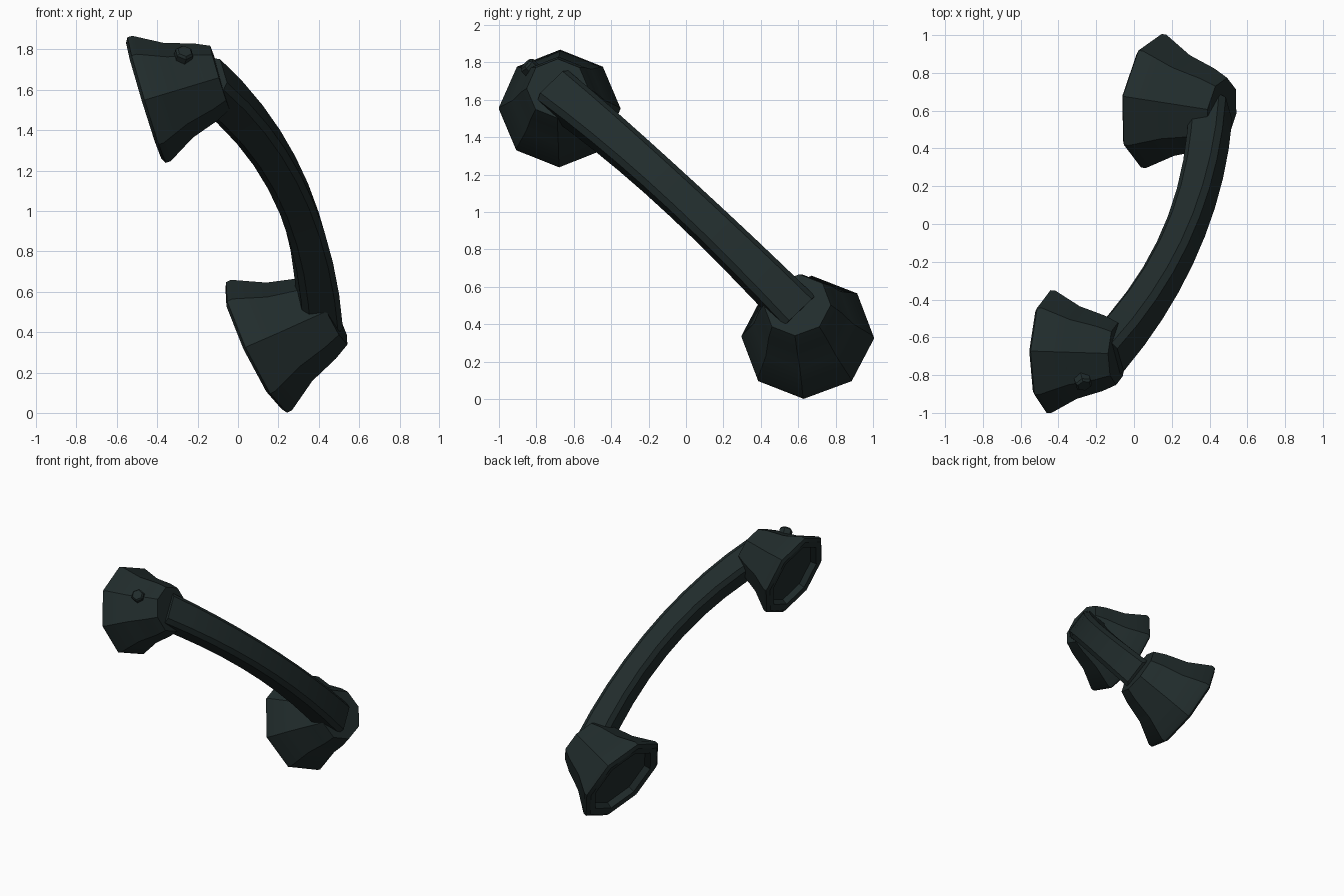
import bpy, bmesh
from math import sin, cos, pi
from mathutils import Vector

cube = bpy.data.objects.get("Cube")
if cube:
    bpy.data.objects.remove(cube)

mat = bpy.data.materials.new("dark green black")
mat.use_nodes = True
COLOR = (0.015, 0.025, 0.025, 1)
mat.diffuse_color = COLOR
mat.node_tree.nodes["Principled BSDF"].inputs["Base Color"].default_value = COLOR


def skin(name, rings):
    """Join rings of points with quads and close both ends."""
    bm = bmesh.new()
    loops = [[bm.verts.new(p) for p in ring] for ring in rings]
    for a, b in zip(loops, loops[1:]):
        for i in range(len(a)):
            j = (i + 1) % len(a)
            bm.faces.new((a[i], a[j], b[j], b[i]))
    bm.faces.new(loops[0][::-1])
    bm.faces.new(loops[-1])
    bmesh.ops.recalc_face_normals(bm, faces=bm.faces)
    mesh = bpy.data.meshes.new(name)
    bm.to_mesh(mesh)
    bm.free()
    mesh.shade_smooth()
    mesh.set_sharp_from_angle(angle=0.6)
    mesh.materials.append(mat)
    obj = bpy.data.objects.new(name, mesh)
    bpy.context.collection.objects.link(obj)


def lathe(name, centre, axis, profile, sides, scale=1):
    """Sweep (radius, depth) pairs round an axis, one corner pointing up."""
    centre, a = Vector(centre), Vector(axis).normalized()
    up = Vector((0, 0, 1))
    u = (up - a * a.dot(up)).normalized()
    v = a.cross(u)
    rings = []
    for r, d in profile:
        rings.append([centre + scale * (a * d + r * (u * cos(2 * pi * i / sides)
                      + v * sin(2 * pi * i / sides))) for i in range(sides)])
    skin(name, rings)


# Flared octagonal cups, from the recessed floor over the rim to the narrow cap
CUP = [(0.235, 0.045), (0.25, 0.005), (0.30, 0), (0.325, 0.015), (0.325, 0.04),
       (0.245, 0.18), (0.2, 0.32), (0.165, 0.395)]
lathe("upper_cup", (-0.467, -0.675, 1.545), (0.95, -0.03, 0.29), CUP, 8)
lathe("lower_cup", (0.077, 0.655, 0.317), (0.9, -0.14, 0.43), CUP, 8, 1.1)

# Small button on the upper cup
lathe("button", (-0.27, -0.835, 1.77), (0.2, -0.7, 0.68),
      [(0.047, -0.04), (0.047, 0.02), (0.036, 0.032)], 6)

# Bowed handle with a chamfered rectangular section
start, bend, end = (Vector(p) for p in
                    ((-0.15, -0.69, 1.64), (0.37, -0.12, 1.2), (0.405, 0.6, 0.46)))
side = (bend - start).cross(end - start).normalized()
STEPS = 9
rings = []
for k in range(STEPS + 1):
    t = k / STEPS
    point = start * (1 - t) ** 2 + bend * 2 * t * (1 - t) + end * t * t
    tangent = ((bend - start) * (1 - t) + (end - bend) * t).normalized()
    out = side.cross(tangent)
    size = 1 - 0.12 * sin(pi * t)
    w, h, c = 0.115 * size, 0.1 * size, 0.03
    corners = [(w, h - c), (w - c, h), (c - w, h), (-w, h - c),
               (-w, c - h), (c - w, -h), (w - c, -h), (w, c - h)]
    rings.append([point + side * x + out * y for x, y in corners])
skin("handle", rings)
